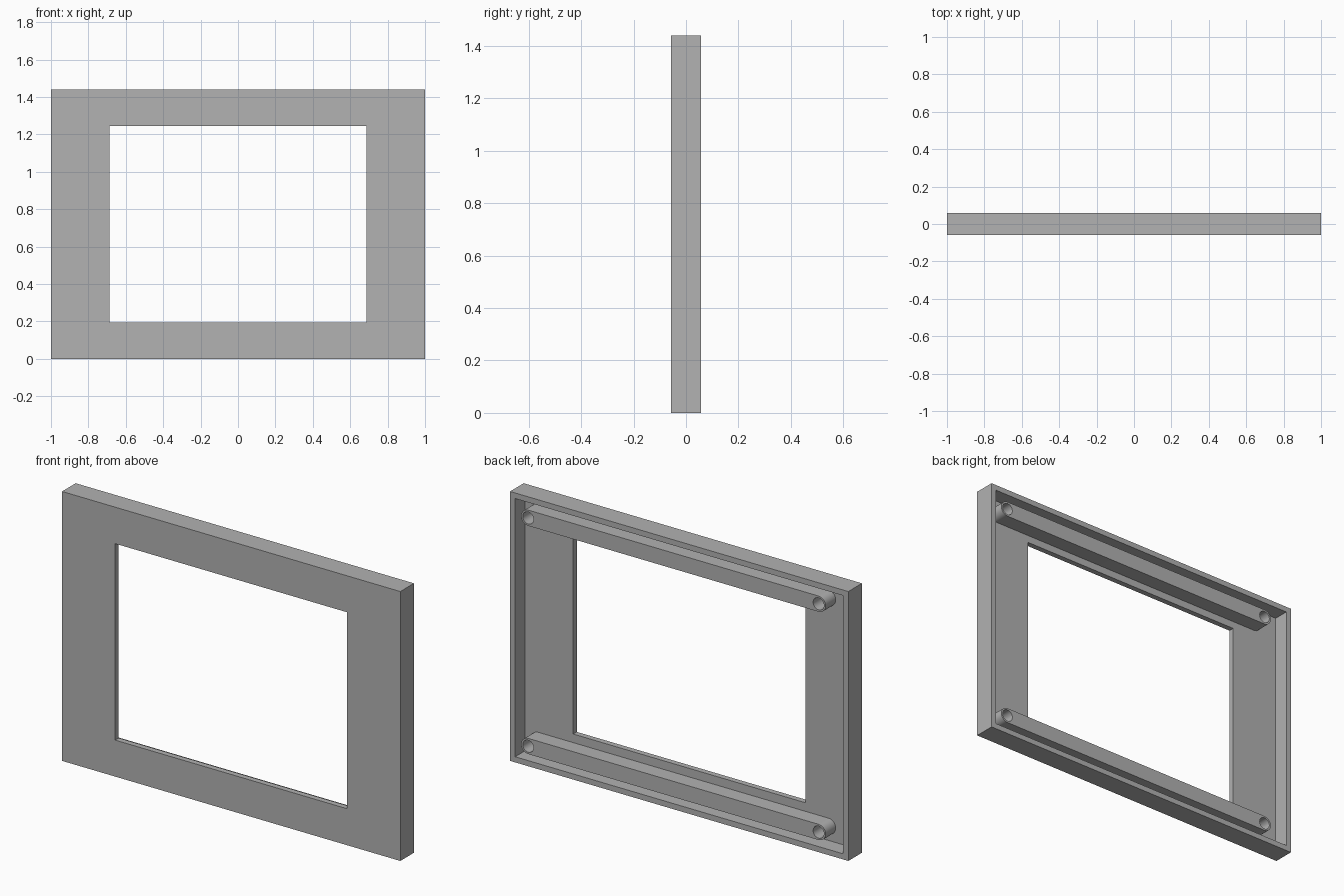
import bpy, bmesh, math

cube = bpy.data.objects.get("Cube")
if cube:
    bpy.data.objects.remove(cube, do_unlink=True)

WIDTH, HEIGHT, DEPTH = 2.0, 1.44, 0.115
WALL = 0.03
FRONT, BACK = -DEPTH / 2, DEPTH / 2
FLOOR = FRONT + WALL
MID = HEIGHT / 2

grey = bpy.data.materials.new("mid grey")
grey.use_nodes = True
grey.diffuse_color = (0.445, 0.445, 0.445, 1)
grey.node_tree.nodes["Principled BSDF"].inputs["Base Color"].default_value = grey.diffuse_color


def rectangle(bm, half_x, half_z, y):
    corners = ((-1, -1), (1, -1), (1, 1), (-1, 1))
    return [bm.verts.new((sx * half_x, y, MID + sz * half_z)) for sx, sz in corners]


# Bezel: a wall and lip section swept around the window
section = [
    (WIDTH / 2, MID, FRONT),
    (WIDTH / 2, MID, BACK),
    (WIDTH / 2 - WALL, MID - WALL, BACK),
    (WIDTH / 2 - WALL, MID - WALL, FLOOR),
    (0.686, 0.525, FLOOR),
    (0.686, 0.525, FRONT),
]
bm = bmesh.new()
loops = [rectangle(bm, *point) for point in section]
for a, b in zip(loops, loops[1:] + loops[:1]):
    for i in range(4):
        j = (i + 1) % 4
        bm.faces.new((a[i], a[j], b[j], b[i]))
bmesh.ops.recalc_face_normals(bm, faces=bm.faces)
mesh = bpy.data.meshes.new("bezel")
bm.to_mesh(mesh)
bm.free()
mesh.materials.append(grey)
bpy.context.collection.objects.link(bpy.data.objects.new("bezel", mesh))


def arc(cx, radius, start, sweep, count):
    angles = [start + sweep * i / count for i in range(count + 1)]
    return [(cx + radius * math.cos(t), radius * math.sin(t)) for t in angles]


def add_outline(curve, points):
    spline = curve.splines.new("POLY")
    spline.points.add(len(points) - 1)
    for p, (x, y) in zip(spline.points, points):
        p.co = (x, y, 0, 1)
    spline.use_cyclic_u = True


# Mounting rails: round-ended bars with a screw socket at each end
def mounting_rail(name, z, left=0.893, right=-0.824, radius=0.042, socket=0.032):
    curve = bpy.data.curves.new(name, "CURVE")
    curve.dimensions = "2D"
    curve.fill_mode = "BOTH"
    add_outline(curve, arc(left, radius, -math.pi / 2, math.pi, 16)
                + arc(right, radius, math.pi / 2, math.pi, 16))
    for cx in (left, right):
        add_outline(curve, arc(cx, socket, 0, math.tau, 32)[:-1])
    base = FLOOR - 0.005
    curve.extrude = (BACK - base) / 2
    curve.materials.append(grey)
    rail = bpy.data.objects.new(name, curve)
    rail.location = (0, (BACK + base) / 2, z)
    rail.rotation_euler.x = math.pi / 2
    bpy.context.collection.objects.link(rail)
    bpy.ops.object.select_all(action="DESELECT")
    rail.select_set(True)
    bpy.context.view_layer.objects.active = rail
    bpy.ops.object.convert(target="MESH")
    bpy.ops.object.shade_smooth_by_angle(angle=math.radians(35))


mounting_rail("upper_mounting_rail", 1.327)
mounting_rail("lower_mounting_rail", 0.107)
